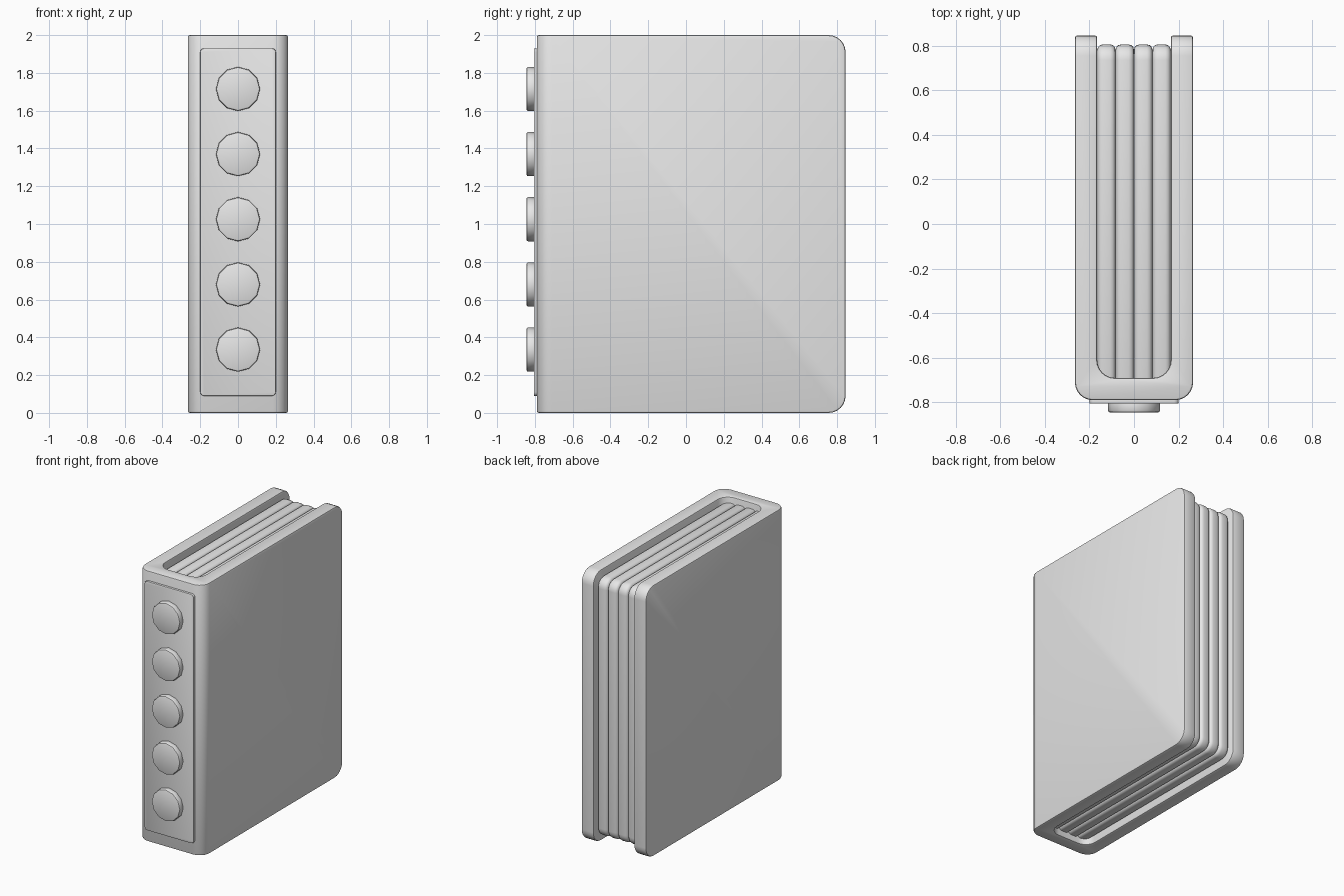
import bpy, bmesh
from math import sin, cos, pi, radians

cube = bpy.data.objects.get("Cube")
if cube:
    bpy.data.objects.remove(cube, do_unlink=True)

grey = bpy.data.materials.new("plain_grey")
grey.use_nodes = True
COLOUR = (0.8, 0.8, 0.8, 1)
grey.diffuse_color = COLOUR
grey.node_tree.nodes["Principled BSDF"].inputs["Base Color"].default_value = COLOUR


def finish(name, bm, width, segments):
    """Turn a bmesh into a smooth object with softened edges."""
    bmesh.ops.recalc_face_normals(bm, faces=bm.faces)
    mesh = bpy.data.meshes.new(name)
    bm.to_mesh(mesh)
    bm.free()
    mesh.materials.append(grey)
    obj = bpy.data.objects.new(name, mesh)
    bpy.context.collection.objects.link(obj)
    bpy.ops.object.select_all(action="DESELECT")
    obj.select_set(True)
    bpy.context.view_layer.objects.active = obj
    mod = obj.modifiers.new("Soft edges", "BEVEL")
    mod.width, mod.segments = width, segments
    mod.limit_method, mod.angle_limit = "ANGLE", radians(35)
    bpy.ops.object.modifier_apply(modifier=mod.name)
    bpy.ops.object.shade_smooth_by_angle(angle=radians(40))
    return obj


def box(x0, x1, y0, y1, z0, z1):
    bm = bmesh.new()
    bmesh.ops.create_cube(bm, size=1)
    for v in bm.verts:
        v.co.x = x1 if v.co.x > 0 else x0
        v.co.y = y1 if v.co.y > 0 else y0
        v.co.z = z1 if v.co.z > 0 else z0
    return bm


def round_back_corners(bm, radius, back):
    """Round the upper and lower corners on the open side."""
    edges = [e for e in bm.edges
             if all(abs(v.co.y - back) < 0.001 for v in e.verts)
             and abs(e.verts[0].co.z - e.verts[1].co.z) < 0.001]
    bmesh.ops.bevel(bm, geom=edges, offset=radius, segments=6,
                    profile=0.5, affect="EDGES")


def half_u(half_width, front, radius):
    """Points of one rounded spine corner, from the middle to the side."""
    return [(half_width - radius + radius * sin(i * pi / 12),
             front + radius - radius * cos(i * pi / 12)) for i in range(7)]


# Cover: a U-shaped profile extruded upwards
BACK = 0.845
outer = half_u(0.265, -0.79, 0.08)
inner = half_u(0.165, -0.69, 0.08)
right_side = outer + [(0.265, BACK), (0.165, BACK)] + inner[::-1]
outline = right_side + [(-x, y) for x, y in reversed(right_side)]
bm = bmesh.new()
base = bm.faces.new([bm.verts.new((x, y, 0)) for x, y in outline])
ext = bmesh.ops.extrude_face_region(bm, geom=[base])
for v in ext["geom"]:
    if isinstance(v, bmesh.types.BMVert):
        v.co.z = 2
round_back_corners(bm, 0.09, BACK)
finish("cover", bm, 0.01, 2)

# Pages: four rounded bundles side by side
PAGE = 0.0825
for i in range(4):
    x = (i - 2) * PAGE
    bm = box(x, x + PAGE, -0.72, 0.805, 0.045, 1.955)
    round_back_corners(bm, 0.07, 0.805)
    finish(f"page_bundle_{i + 1}", bm, 0.024, 3)

# Spine plate
bm = box(-0.2, 0.2, -0.806, -0.78, 0.09, 1.93)
plate_edges = [e for e in bm.edges
               if abs(e.verts[0].co.y - e.verts[1].co.y) > 0.001]
bmesh.ops.bevel(bm, geom=plate_edges, offset=0.02, segments=3,
                profile=0.5, affect="EDGES")
finish("spine_plate", bm, 0.004, 2)

# Round studs along the spine
for i in range(5):
    bm = bmesh.new()
    bmesh.ops.create_cone(bm, cap_ends=True, segments=12, radius1=0.117,
                          radius2=0.117, depth=0.055)
    for v in bm.verts:
        x, y, z = v.co
        v.co = (x, z - 0.8175, y + 0.335 + i * 0.345)
    finish(f"spine_stud_{i + 1}", bm, 0.01, 2)
